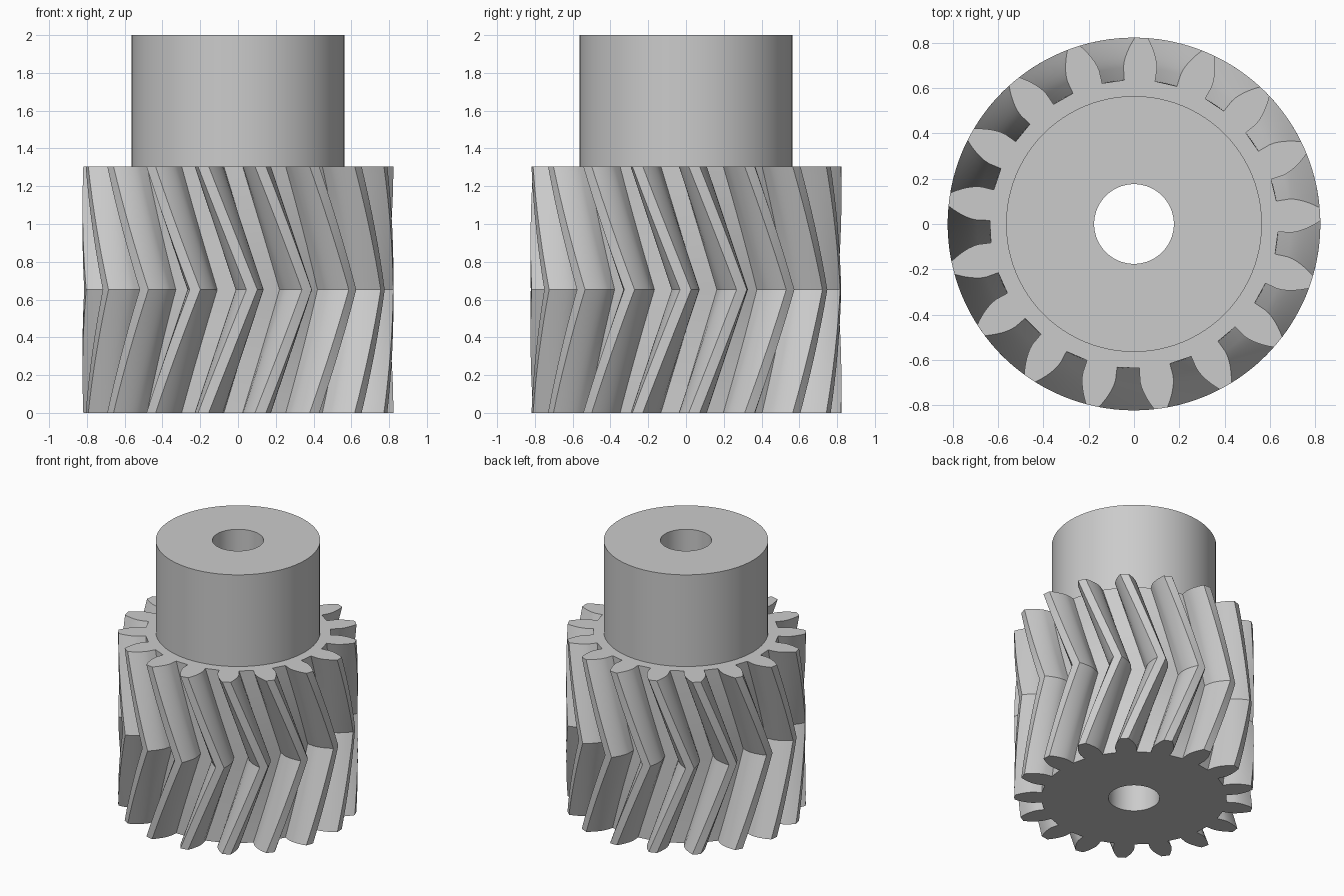
import bpy, bmesh, math

if "Cube" in bpy.data.objects:
    bpy.data.objects.remove(bpy.data.objects["Cube"])

TEETH = 17
PITCH_R, BASE_R, ROOT_R, TIP_R = 0.736, 0.692, 0.637, 0.823
BORE_R, HUB_R = 0.176, 0.565
GEAR_H, TOTAL_H = 1.305, 2.0
TWIST = math.radians(18)      # turn of the mid plane against both ends
START = math.radians(3.0)     # angle of the first tooth at the ends
SLICES = 8                    # slices per half of the herringbone
SEG = 96                      # sides of the round parts

steel = bpy.data.materials.new("steel grey")
steel.diffuse_color = (0.6, 0.6, 0.6, 1)
steel.use_nodes = True
steel.node_tree.nodes["Principled BSDF"].inputs["Base Color"].default_value = steel.diffuse_color


def involute(r):
    a = math.acos(min(1, BASE_R / r))
    return math.tan(a) - a


def half_angle(r):
    return math.pi / (2 * TEETH) + involute(PITCH_R) - involute(max(r, BASE_R))


def gear_outline():
    """Polar points (radius, angle) once around the toothed rim."""
    radii = [ROOT_R] + [BASE_R + (TIP_R - BASE_R) * i / 6 for i in range(7)]
    flank = [(r, -half_angle(r)) for r in radii]
    tooth = flank + [(TIP_R, 0)] + [(r, -a) for r, a in reversed(flank)]
    return [(r, a + START + 2 * math.pi * k / TEETH)
            for k in range(TEETH) for r, a in tooth]


def ring(bm, polar, z, turn=0):
    return [bm.verts.new((r * math.cos(a + turn), r * math.sin(a + turn), z))
            for r, a in polar]


def circle(r):
    return [(r, 2 * math.pi * i / SEG) for i in range(SEG)]


def loop_edges(bm, verts):
    out = []
    for a, b in zip(verts, verts[1:] + verts[:1]):
        out.append(bm.edges.get((a, b)) or bm.edges.new((a, b)))
    return out


def skin(bm, rings):
    for lo, hi in zip(rings, rings[1:]):
        n = len(lo)
        for i in range(n):
            j = (i + 1) % n
            bm.faces.new((lo[i], lo[j], hi[j], hi[i]))


def finish(bm, name):
    me = bpy.data.meshes.new(name)
    bm.to_mesh(me)
    bm.free()
    ob = bpy.data.objects.new(name, me)
    bpy.context.collection.objects.link(ob)
    me.materials.append(steel)
    bpy.ops.object.select_all(action='DESELECT')
    ob.select_set(True)
    bpy.context.view_layer.objects.active = ob
    bpy.ops.object.shade_smooth_by_angle(angle=math.radians(25))
    return ob


# Herringbone gear: outline twisted one way to the middle, then back
bm = bmesh.new()
outline = gear_outline()
rings = []
for s in range(2 * SLICES + 1):
    t = s / (2 * SLICES)
    rings.append(ring(bm, outline, GEAR_H * t, TWIST * (1 - abs(2 * t - 1))))
skin(bm, rings)

# End faces, with a hole for the bore below and for the hub above
for rim, hole_r, z, up in ((rings[0], BORE_R, 0, -1), (rings[-1], HUB_R, GEAR_H, 1)):
    hole = ring(bm, circle(hole_r), z)
    filled = bmesh.ops.triangle_fill(
        bm, use_beauty=True, edges=loop_edges(bm, rim) + loop_edges(bm, hole))
    for f in filled["geom"]:
        if isinstance(f, bmesh.types.BMFace):
            f.normal_update()
            if f.normal.z * up < 0:
                f.normal_flip()
finish(bm, "herringbone_gear")

# Hub: outer wall, top face and the bore running down through the gear
bm = bmesh.new()
profile = [(HUB_R, GEAR_H), (HUB_R, TOTAL_H), (BORE_R, TOTAL_H), (BORE_R, 0)]
skin(bm, [ring(bm, circle(r), z) for r, z in profile])
finish(bm, "hub_and_bore")
